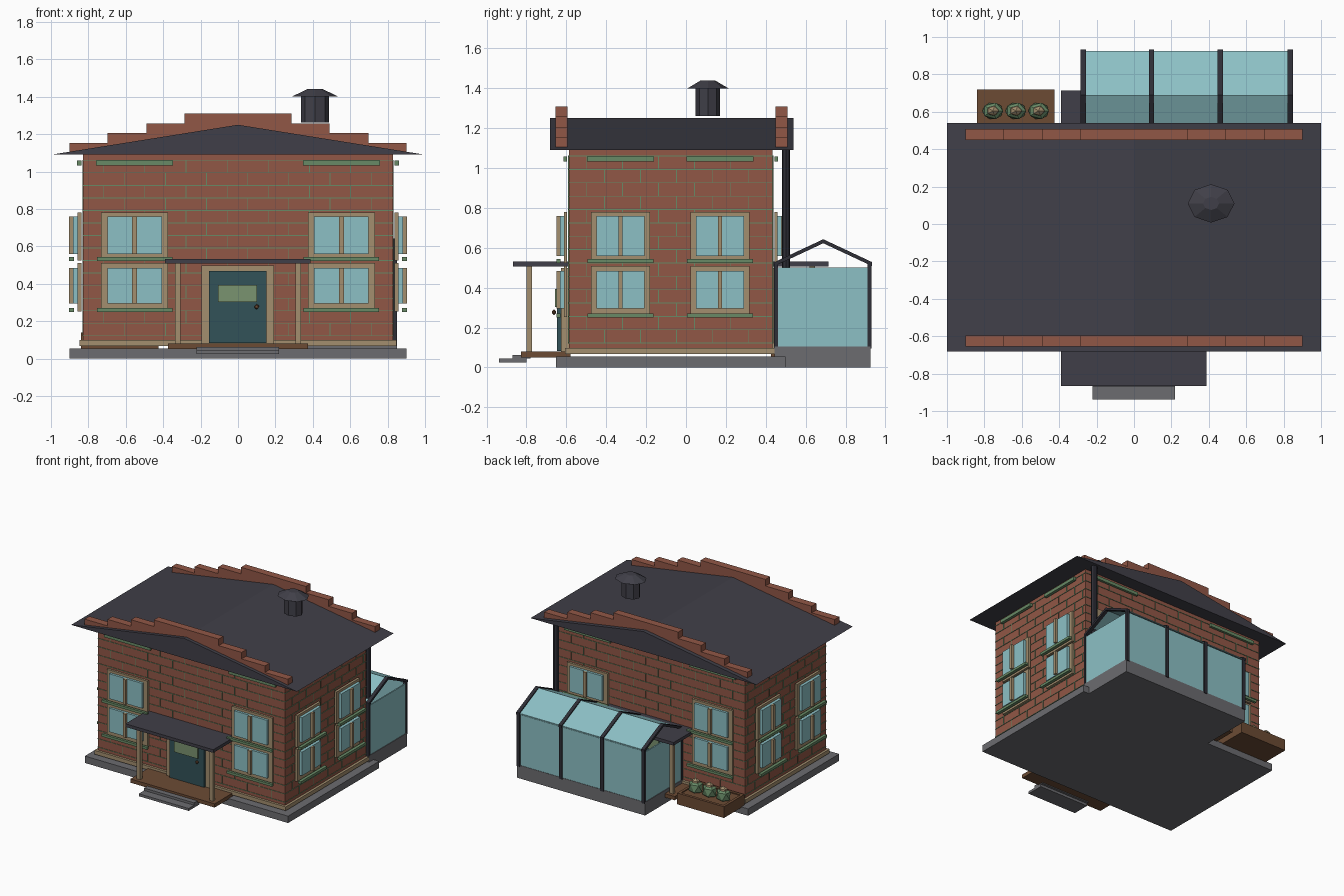
import bpy, bmesh, math
from mathutils import Matrix, Vector

if "Cube" in bpy.data.objects:
    bpy.data.objects.remove(bpy.data.objects["Cube"])


def material(name, r, g, b):
    lin = [((c / 255 + 0.055) / 1.055) ** 2.4 for c in (r, g, b)]
    m = bpy.data.materials.new(name)
    m.diffuse_color = (*lin, 1)
    m.use_nodes = True
    m.node_tree.nodes["Principled BSDF"].inputs["Base Color"].default_value = m.diffuse_color
    return m


brick = material("brick", 145, 87, 70)
tan = material("tan_trim", 163, 142, 110)
slate = material("slate", 64, 63, 72)
metal = material("dark_metal", 46, 46, 54)
glass = material("glass", 140, 192, 197)
green = material("sill_green", 104, 138, 102)
teal = material("door_teal", 50, 82, 88)
olive = material("door_panel_olive", 122, 147, 112)
wood = material("brown_wood", 108, 75, 52)
stone = material("grey_stone", 108, 108, 112)


def finish(name, mat, bm):
    bmesh.ops.recalc_face_normals(bm, faces=bm.faces[:])
    me = bpy.data.meshes.new(name)
    bm.to_mesh(me)
    bm.free()
    me.materials.append(mat)
    ob = bpy.data.objects.new(name, me)
    bpy.context.collection.objects.link(ob)
    return ob


def boxes(name, mat, items):
    """Each item is (x0, x1, y0, y1, z0, z1)."""
    bm = bmesh.new()
    for x0, x1, y0, y1, z0, z1 in items:
        mid = Vector((x0 + x1, y0 + y1, z0 + z1)) / 2
        size = (abs(x1 - x0), abs(y1 - y0), abs(z1 - z0), 1)
        bmesh.ops.create_cube(bm, size=1, matrix=Matrix.Translation(mid) @ Matrix.Diagonal(size))
    return finish(name, mat, bm)


def prism(name, mat, pts, axis, spans):
    """Extrude a (horizontal, z) outline along x or y over each span."""
    bm = bmesh.new()
    for a, b in spans:
        def place(u, z, t):
            return (t, u, z) if axis == "x" else (u, t, z)
        f = bm.faces.new([bm.verts.new(place(u, z, a)) for u, z in pts])
        ext = bmesh.ops.extrude_face_region(bm, geom=[f])
        shift = Vector(place(0, 0, b - a))
        bmesh.ops.translate(bm, vec=shift, verts=[v for v in ext["geom"] if isinstance(v, bmesh.types.BMVert)])
    return finish(name, mat, bm)


def cone(name, mat, r1, r2, x, y, z0, z1, sides=8, squash=0.82):
    bm = bmesh.new()
    m = Matrix.Translation((x, y, (z0 + z1) / 2)) @ Matrix.Diagonal((1, squash, 1, 1))
    bmesh.ops.create_cone(bm, cap_ends=True, segments=sides, radius1=r1, radius2=r2, depth=z1 - z0, matrix=m)
    return finish(name, mat, bm)


def balls(name, mat, centres, r):
    bm = bmesh.new()
    for c in centres:
        bmesh.ops.create_icosphere(bm, subdivisions=1, radius=r,
                                   matrix=Matrix.Translation(c) @ Matrix.Diagonal((1, 0.82, 1, 1)))
    return finish(name, mat, bm)


# main block
WX, WF, WB = 0.828, -0.588, 0.435
boxes("foundation", stone, [(-0.9, 0.9, -0.652, 0.5, 0, 0.055)])
boxes("walls", brick, [(-WX, WX, WF, WB, 0.067, 1.09)])
boxes("base_trim", tan, [(-0.848, 0.848, -0.607, 0.456, 0.067, 0.098)])

# a strip on one wall: u along the wall, d outward from it
SIDES = ("front", "back", "left", "right")


def on_wall(side, u0, u1, d0, d1, z0, z1):
    if side == "front":
        return (u0, u1, WF - d0 * 0.82, WF - d1 * 0.82, z0, z1)
    if side == "back":
        return (u0, u1, WB + d0 * 0.82, WB + d1 * 0.82, z0, z1)
    s = -1 if side == "left" else 1
    return (s * (WX + d0), s * (WX + d1), u0, u1, z0, z1)


# mortar courses and staggered vertical joints
courses = [0.122 + 0.067 * i for i in range(15)]
e = 0.004
boxes("mortar_courses", green,
      [(-WX - e, WX + e, WF - e, WB + e, z - 0.002, z + 0.002) for z in courses])
joints = []
for side in SIDES:
    lo, hi = (-WX, WX) if side in ("front", "back") else (WF, WB)
    step = 0.22 if side in ("front", "back") else 0.18
    for i, z in enumerate(courses[:-1]):
        u = lo + step * (0.5 if i % 2 else 1)
        while u < hi - 0.03:
            joints.append(on_wall(side, u - 0.002, u + 0.002, 0, e, z, z + 0.067))
            u += step
boxes("mortar_joints", green, joints)

# windows: two columns by two floors on every wall
frames, panes, bars, sills, lintels = [], [], [], [], []
for side in SIDES:
    wide = side in ("front", "back")
    k = 1 if wide else 0.82
    for c in ((-0.553, 0.553) if wide else (-0.328, 0.17)):
        for f0, f1, g0, g1 in ((0.525, 0.78, 0.56, 0.76), (0.252, 0.51, 0.295, 0.485)):
            frames.append(on_wall(side, c - 0.18 * k, c + 0.18 * k, 0.01, 0.03, f0, f1))
            panes.append(on_wall(side, c - 0.146 * k, c + 0.146 * k, 0.03, 0.053, g0, g1))
            bars.append(on_wall(side, c - 0.013 * k, c + 0.013 * k, 0.05, 0.075, g0, g1))
            sills.append(on_wall(side, c - 0.202 * k, c + 0.202 * k, 0.05, 0.075, f0 - 0.002, f0 + 0.018))
        lintels.append(on_wall(side, c - 0.205 * k, c + 0.205 * k, 0.01, 0.033, 1.032, 1.058))
boxes("window_frames", tan, frames)
boxes("window_panes", glass, panes)
boxes("window_mullions", tan, bars)
boxes("window_sills", green, sills)
boxes("window_lintels", green, lintels)

# roof with stepped brick parapets at both gables
prism("roof", slate, [(-1, 1.09), (1, 1.09), (0, 1.25)], "y", [(-0.682, 0.54)])
steps = []
for y0, y1 in ((-0.655, -0.595), (0.448, 0.508)):
    for i, w in enumerate((0.9, 0.697, 0.49, 0.287)):
        steps.append((-w, w, y0, y1, 1.1 + 0.0525 * i, 1.1525 + 0.0525 * i))
boxes("stepped_parapets", brick, steps)

# roof vent and downpipe
cone("vent_body", slate, 0.075, 0.075, 0.412, 0.11, 1.262, 1.40)
cone("vent_cap", slate, 0.125, 0.043, 0.412, 0.11, 1.40, 1.44)
cone("downpipe", metal, 0.025, 0.025, 0.80, 0.502, 0.1, 1.09)

# porches front and back, mirrored about the middle of the house
for label, s in (("front", 1), ("back", -1)):
    def Y(y):
        return y if s == 1 else -0.153 - y
    def part(name, mat, items):
        boxes(label + "_" + name, mat, [(a, b, Y(c), Y(d), z0, z1) for a, b, c, d, z0, z1 in items])
    part("porch_roof", slate, [(-0.39, 0.388, -0.867, -0.585, 0.507, 0.532)])
    part("porch_posts", tan, [(-0.338, -0.307, -0.8, -0.772, 0.078, 0.507),
                              (0.307, 0.338, -0.8, -0.772, 0.078, 0.507)])
    part("porch_deck", wood, [(-0.373, 0.373, -0.828, -0.58, 0.05, 0.08)])
    part("door_frame", tan, [(-0.195, 0.192, -0.628, -0.585, 0.08, 0.498)])
    part("door", teal, [(-0.155, 0.153, -0.647, -0.62, 0.083, 0.467)])
    part("door_panel", olive, [(-0.107, 0.102, -0.656, -0.647, 0.302, 0.393)])
    balls(label + "_door_knob", wood, [(0.1, Y(-0.662), 0.277)], 0.014)
boxes("entry_steps", stone, [(-0.222, 0.22, -0.938, -0.8, 0.024, 0.044),
                             (-0.222, 0.22, -0.87, -0.78, 0.044, 0.063)])

# greenhouse on the back wall
GX0, GX1, GY0, GY1 = -0.285, 0.85, 0.445, 0.928
boxes("greenhouse_base", stone, [(GX0, GX1, GY0, 0.925, 0, 0.105)])
boxes("greenhouse_walls", glass, [
    (GX0 + 0.005, GX0 + 0.015, 0.45, 0.922, 0.105, 0.502),
    (GX1 - 0.015, GX1 - 0.005, 0.45, 0.922, 0.105, 0.502),
    (GX0 + 0.005, GX1 - 0.005, 0.912, 0.922, 0.105, 0.51),
    (GX0 + 0.005, GX1 - 0.005, 0.45, 0.46, 0.105, 0.51)])


def chevron(y0, y1, eave, ridge, t):
    m = (y0 + y1) / 2
    return [(y0, eave), (m, ridge), (y1, eave), (y1, eave - t), (m, ridge - t), (y0, eave - t)]


prism("greenhouse_roof", glass, chevron(0.45, 0.926, 0.522, 0.635, 0.008), "x", [(GX0 + 0.01, GX1 - 0.01)])
ribs = [(x, x + 0.028) for x in (GX0, 0.08, 0.447, GX1 - 0.028)]
prism("greenhouse_rafters", metal, chevron(0.443, 0.934, 0.528, 0.643, 0.02), "x", ribs)
boxes("greenhouse_posts", metal,
      [(a, b, y, y + 0.02, 0.095, 0.52) for a, b in ribs for y in (0.442, 0.911)])

# planter with three flowering plants
boxes("planter_box", wood, [(-0.84, -0.425, 0.46, 0.482, 0.05, 0.14), (-0.84, -0.425, 0.698, 0.72, 0.05, 0.14),
                            (-0.84, -0.818, 0.482, 0.698, 0.05, 0.14), (-0.447, -0.425, 0.482, 0.698, 0.05, 0.14),
                            (-0.818, -0.447, 0.482, 0.698, 0.05, 0.132)])
spots = (-0.755, -0.632, -0.51)
balls("plants", green, [(x, 0.605, 0.168) for x in spots], 0.062)
balls("flowers", tan, [(x, 0.605, 0.205) for x in spots], 0.036)
